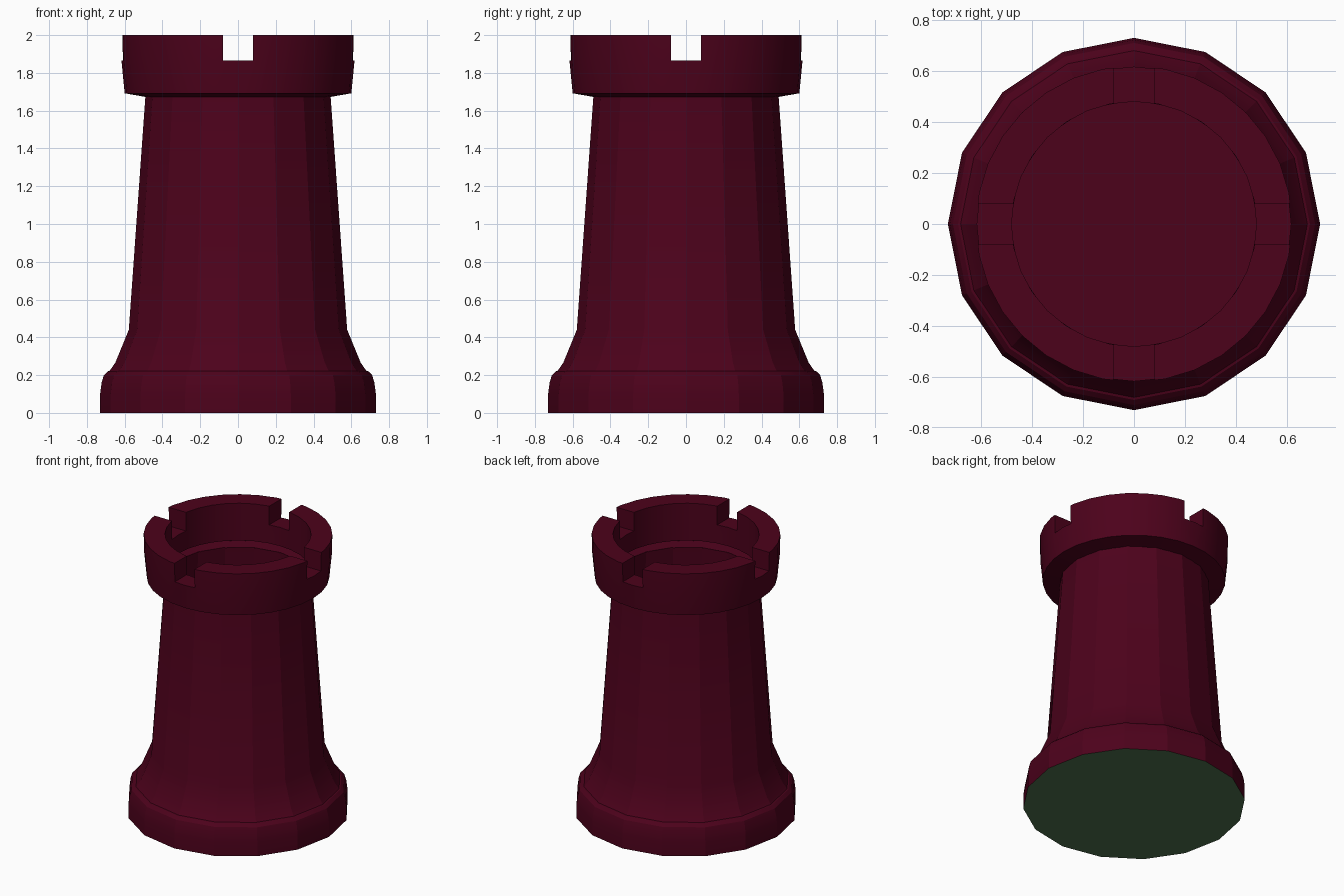
import bpy, bmesh, math

if "Cube" in bpy.data.objects:
    bpy.data.objects.remove(bpy.data.objects["Cube"], do_unlink=True)


def material(name, rgb):
    mat = bpy.data.materials.new(name)
    mat.use_nodes = True
    mat.diffuse_color = (*rgb, 1)
    mat.node_tree.nodes["Principled BSDF"].inputs["Base Color"].default_value = (*rgb, 1)
    return mat


def lathe(name, profile, sides, closed, mats):
    """Spin (radius, height) points round z; close the loop into a ring, or cap both ends."""
    bm = bmesh.new()
    rings = []
    for r, z in profile:
        angles = [2 * math.pi * i / sides for i in range(sides)]
        rings.append([bm.verts.new((r * math.cos(a), r * math.sin(a), z)) for a in angles])
    pairs = list(zip(rings, rings[1:]))
    if closed:
        pairs.append((rings[-1], rings[0]))
    else:
        bm.faces.new(rings[0][::-1])
        bm.faces.new(rings[-1])
    for low, high in pairs:
        for i in range(sides):
            j = (i + 1) % sides
            bm.faces.new((low[i], low[j], high[j], high[i]))
    mesh = bpy.data.meshes.new(name)
    bm.to_mesh(mesh)
    bm.free()
    obj = bpy.data.objects.new(name, mesh)
    bpy.context.collection.objects.link(obj)
    for mat in mats:
        mesh.materials.append(mat)
    return obj


def select_only(obj):
    bpy.ops.object.select_all(action="DESELECT")
    obj.select_set(True)
    bpy.context.view_layer.objects.active = obj


burgundy = material("burgundy", (0.073, 0.0005, 0.011))
felt = material("green_felt", (0.075, 0.165, 0.075))

# Hollow tapered shaft with flared, rounded foot; felt on the underside
tower = lathe("tower_body", [
    (0.73, 0), (0.73, 0.1), (0.722, 0.16), (0.71, 0.2), (0.69, 0.22), (0.68, 0.222),
    (0.65, 0.265), (0.578, 0.44), (0.49, 1.68), (0.487, 1.68), (0.56, 0.44),
    (0.56, 0.03)], 16, False, [burgundy, felt])
for face in tower.data.polygons:
    face.material_index = 1 if face.normal.z < -0.9 else 0

# Crown ring, undercut on the inside
crown = lathe("crown", [
    (0.485, 1.672), (0.60, 1.692), (0.617, 1.865), (0.62, 2), (0.48, 2),
    (0.48, 1.73), (0.575, 1.73), (0.565, 1.69), (0.485, 1.677)], 32, True, [burgundy])

# Four notches, cut by two crossing bars
for size in ((2, 0.16, 0.4), (0.16, 2, 0.4)):
    bpy.ops.mesh.primitive_cube_add(size=1, location=(0, 0, 2.065))
    cutter = bpy.context.object
    cutter.name = "notch_cutter"
    cutter.scale = size
    cutter.hide_render = True
    select_only(crown)
    cut = crown.modifiers.new("notch", "BOOLEAN")
    cut.operation = "DIFFERENCE"
    cut.solver = "EXACT"
    cut.object = cutter
    bpy.ops.object.modifier_apply(modifier=cut.name)
    bpy.data.objects.remove(cutter, do_unlink=True)

# Crisp facets on the shaft, soft curve on the crown
for part in (tower, crown):
    select_only(part)
    bpy.ops.object.shade_smooth_by_angle(angle=math.radians(18))
